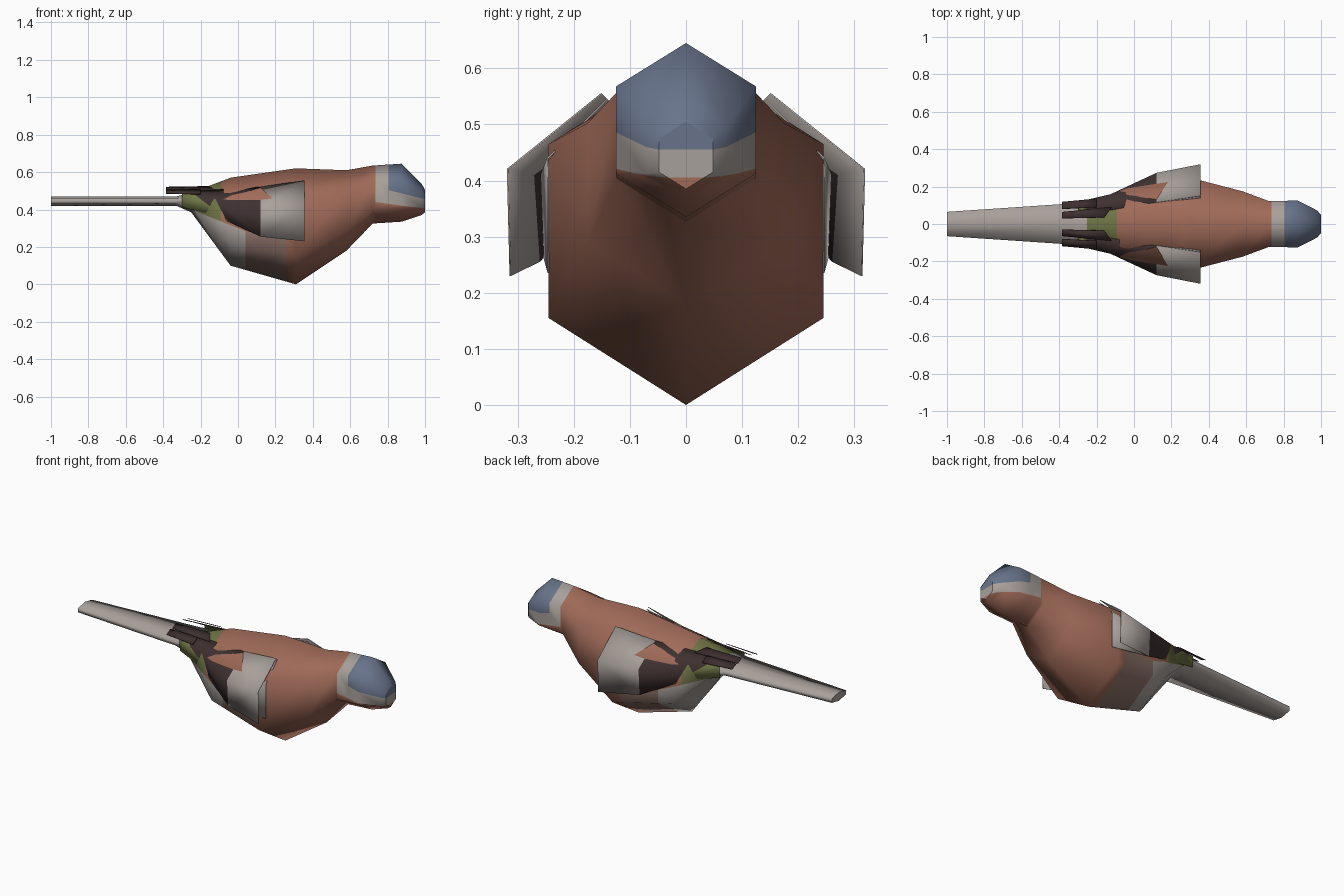
import bpy
import bmesh
from mathutils import Vector

old = bpy.data.objects.get("Cube")
if old:
    bpy.data.objects.remove(old, do_unlink=True)

# Colours
COLOURS = {
    "russet": (0.35, 0.145, 0.098),
    "pale_grey": (0.39, 0.35, 0.325),
    "slate_blue": (0.14, 0.175, 0.26),
    "dark_brown": (0.05, 0.03, 0.03),
    "olive_green": (0.16, 0.175, 0.06),
    "mauve": (0.27, 0.17, 0.14),
}
NAMES = list(COLOURS)
MATS = []
for name, rgb in COLOURS.items():
    mat = bpy.data.materials.new(name)
    mat.use_nodes = True
    mat.diffuse_color = (*rgb, 1)
    shader = mat.node_tree.nodes["Principled BSDF"]
    shader.inputs["Base Color"].default_value = (*rgb, 1)
    shader.inputs["Roughness"].default_value = 0.8
    MATS.append(mat)


def cut(bm, a, b, low=-2, high=2):
    """Cut faces lying between two x limits along the side-on line a-b."""
    faces = [f for f in bm.faces if low < f.calc_center_median().x < high]
    geom = list({v for f in faces for v in f.verts})
    geom += list({e for f in faces for e in f.edges}) + faces
    bmesh.ops.bisect_plane(bm, geom=geom, dist=1e-5,
                           plane_co=(a[0], 0, a[1]),
                           plane_no=(b[1] - a[1], 0, a[0] - b[0]))


def above(p, a, b):
    """True when p is above the side-on line a-b."""
    return p.z > a[1] + (b[1] - a[1]) * (p.x - a[0]) / (b[0] - a[0])


def finish(bm, name, rule):
    for f in bm.faces:
        f.material_index = NAMES.index(rule(f.calc_center_median()))
        f.smooth = abs(f.normal.x) < 0.99
    mesh = bpy.data.meshes.new(name)
    bm.to_mesh(mesh)
    bm.free()
    for mat in MATS:
        mesh.materials.append(mat)
    obj = bpy.data.objects.new(name, mesh)
    bpy.context.collection.objects.link(obj)
    return obj


def loft(bm, rings, closed):
    rows = [[bm.verts.new(p) for p in ring] for ring in rings]
    n = len(rows[0])
    for r, s in zip(rows, rows[1:]):
        for i in range(n if closed else n - 1):
            j = (i + 1) % n
            bm.faces.new((r[i], r[j], s[j], s[i]))
    if closed:
        bm.faces.new(rows[0])
        bm.faces.new(rows[-1])
    bmesh.ops.recalc_face_normals(bm, faces=bm.faces[:])


def hexagon(x, bottom, top, w):
    lo = bottom + (top - bottom) / 4
    hi = top - (top - bottom) / 4
    return [(x, 0, top), (x, w, hi), (x, w, lo),
            (x, 0, bottom), (x, -w, lo), (x, -w, hi)]


# Body, head and tail: six-sided sections from tail tip to beak
SECTIONS = [
    (-1, 0.42, 0.47, 0.065), (-0.33, 0.42, 0.47, 0.11),
    (-0.25, 0.385, 0.49, 0.115), (-0.04, 0.10, 0.57, 0.19),
    (0.31, 0.0, 0.62, 0.245), (0.58, 0.18, 0.61, 0.175),
    (0.72, 0.325, 0.635, 0.123), (0.875, 0.335, 0.645, 0.125),
    (0.98, 0.37, 0.54, 0.072), (1, 0.385, 0.505, 0.048),
]
GREEN_LINE = ((-0.3, 0.42), (0.0, 0.30))
CHIN_LINE = ((0.73, 0.44), (1.0, 0.405))
CAP_LINE = ((0.8, 0.505), (1.0, 0.455))
RUMP, VENT, BELLY, COLLAR, CAP = -0.09, 0.04, 0.26, 0.735, 0.805

bm = bmesh.new()
loft(bm, [hexagon(*s) for s in SECTIONS], True)
for x in (RUMP, VENT, BELLY, COLLAR, CAP):
    cut(bm, (x, 0), (x, 1))
cut(bm, *GREEN_LINE, -0.25, VENT)
cut(bm, (0, 0.28), (1, 0.28), VENT, BELLY)
cut(bm, *CHIN_LINE, COLLAR)
cut(bm, *CAP_LINE, CAP)


def body_colour(p):
    if p.x < -0.25:
        return "pale_grey"
    if p.x < VENT:
        if not above(p, *GREEN_LINE):
            return "pale_grey"
        return "olive_green" if p.x < RUMP else "russet"
    if p.x < BELLY and p.z < 0.28:
        return "mauve"
    if p.x > COLLAR and above(p, *CHIN_LINE):
        if p.x > CAP and above(p, *CAP_LINE):
            return "slate_blue"
        return "pale_grey"
    return "russet"


finish(bm, "body", body_colour)


def mirrored(obj):
    shell = obj.modifiers.new("thickness", "SOLIDIFY")
    shell.thickness = 0.003
    shell.offset = 0
    mirror = obj.modifiers.new("mirror", "MIRROR")
    mirror.use_axis = (False, True, False)


# Folded wings: bent sheets, pale at the shoulder and dark behind
WING = [
    [(0.355, 0.15, 0.555), (0.355, 0.318, 0.42), (0.355, 0.313, 0.23)],
    [(0.12, 0.115, 0.52), (0.12, 0.272, 0.41), (0.12, 0.262, 0.255)],
    [(-0.125, 0.075, 0.505), (-0.125, 0.158, 0.46), (-0.125, 0.152, 0.37)],
    [(-0.3, 0.06, 0.505), (-0.3, 0.117, 0.475), (-0.3, 0.112, 0.412)],
]
EDGE_LINE = ((-0.18, 0.44), (0.01, 0.295))
bm = bmesh.new()
loft(bm, WING, False)
cut(bm, *EDGE_LINE, -1, 0.12)


def wing_colour(p):
    if p.x > 0.12:
        return "pale_grey"
    return "dark_brown" if above(p, *EDGE_LINE) else "olive_green"


mirrored(finish(bm, "wings", wing_colour))

# Inner lining at the front of each wing
LINING = [
    [(0.355, 0.14, 0.545), (0.355, 0.246, 0.44), (0.355, 0.245, 0.235)],
    [(0.12, 0.115, 0.515), (0.12, 0.258, 0.41), (0.12, 0.252, 0.26)],
]
bm = bmesh.new()
loft(bm, LINING, False)
mirrored(finish(bm, "wing_lining", lambda p: "pale_grey"))

# Long dark flight feathers over the tail
FEATHERS = {
    "outer_feathers": [
        [(-0.385, 0.08, 0.505), (-0.385, 0.118, 0.485)],
        [(-0.2, 0.09, 0.508), (-0.2, 0.135, 0.482)]],
    "inner_feathers": [
        [(-0.385, 0.03, 0.52), (-0.385, 0.064, 0.50)],
        [(-0.16, 0.035, 0.524), (-0.12, 0.09, 0.503)]],
}
for name, rows in FEATHERS.items():
    bm = bmesh.new()
    loft(bm, rows, False)
    mirrored(finish(bm, name, lambda p: "dark_brown"))
